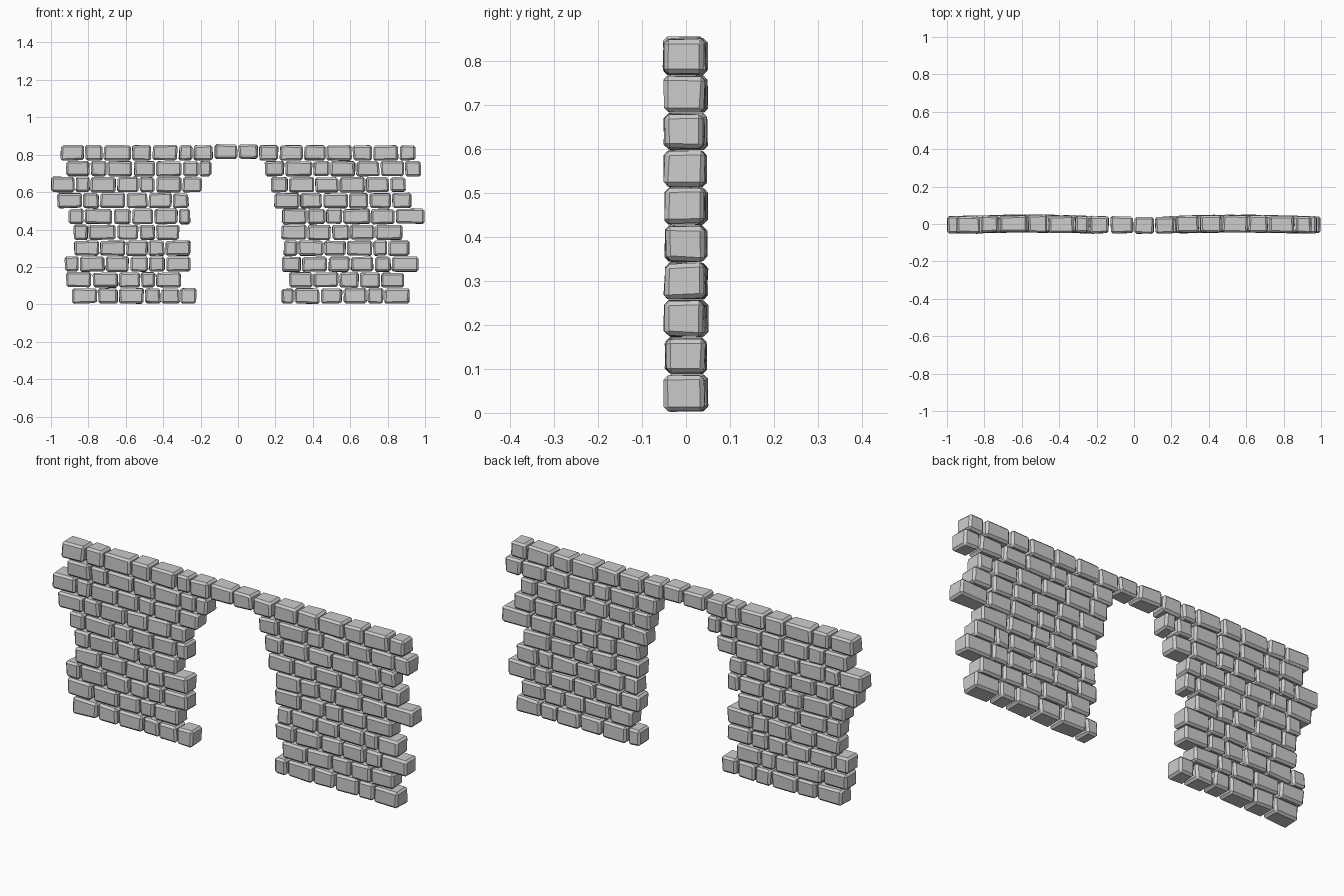
import bpy, bmesh, math, random
from mathutils import Vector

if "Cube" in bpy.data.objects:
    bpy.data.objects.remove(bpy.data.objects["Cube"])

random.seed(4)
PITCH = 0.085      # course height
GAP = 0.004        # half of the joint between stones

# joint positions along x (hundredths), bottom course first
LEFT = [
    (-89, -75, -64, -50, -41, -31, -22),
    (-92, -78, -64, -52, -44, -30),
    (-93, -85, -71, -58, -48, -39, -25),
    (-88, -74, -60, -48, -39, -25),
    (-88, -80, -65, -53, -44, -31),
    (-91, -82, -67, -57, -45, -32, -25),
    (-97, -83, -74, -60, -48, -35, -26),
    (-100, -87, -79, -65, -53, -44, -30, -19),
    (-92, -79, -70, -56, -44, -30, -21, -14),
]
RIGHT = [
    (23, 30, 44, 56, 69, 78, 92),
    (27, 40, 54, 65, 76, 89),
    (23, 34, 48, 60, 73, 82, 97),
    (24, 32, 46, 58, 72, 80, 92),
    (23, 37, 50, 60, 73, 88),
    (23, 37, 47, 56, 71, 84, 100),
    (19, 33, 45, 59, 70, 82, 93),
    (17, 27, 41, 54, 68, 81, 90),
    (14, 25, 40, 49, 63, 76, 89, 98),
]
LINTEL = (-95, -82, -72, -57, -46, -32, -24, -13, 0, 11, 22, 35, 47, 61, 72, 86, 95)


def jit(a):
    return random.uniform(-a, a)


def stone(bm, x0, x1, z0, z1):
    """One roughly cut block: skewed box with chamfered edges."""
    s = bmesh.new()
    bmesh.ops.create_cube(s, size=1)
    xm = (x0 + x1) / 2
    wave = 0.004 * math.cos((abs(xm) - 0.55) * 6)
    front, back = -0.047 + wave + jit(0.002), 0.043 + wave + jit(0.002)
    for v in s.verts:
        x = x0 if v.co.x < 0 else x1
        y = front if v.co.y < 0 else back
        z = z0 if v.co.z < 0 else z1
        v.co = Vector((x + jit(0.004), y + jit(0.003), z + jit(0.003)))
    bmesh.ops.bevel(s, geom=s.edges[:], offset=0.01, segments=1,
                    profile=0.5, affect='EDGES')
    me = bpy.data.meshes.new("tmp")
    s.to_mesh(me)
    s.free()
    bm.from_mesh(me)
    bpy.data.meshes.remove(me)


def build(name, courses, first=0):
    bm = bmesh.new()
    for i, xs in enumerate(courses, first):
        z = i * PITCH + 0.003
        for a, b in zip(xs, xs[1:]):
            # stones over the doorway sit slightly proud
            lift = 0.008 if i == 9 and abs(a + b) < 14 else 0
            stone(bm, a / 100 + GAP, b / 100 - GAP,
                  z + 0.002 + lift, z + PITCH - 0.003 + lift * 0.6)
    me = bpy.data.meshes.new(name)
    bm.to_mesh(me)
    bm.free()
    ob = bpy.data.objects.new(name, me)
    bpy.context.collection.objects.link(ob)


# the two piers and the course that bridges the doorway
build("left_wall_stones", LEFT)
build("right_wall_stones", RIGHT)
build("top_course_stones", [LINTEL], first=9)
